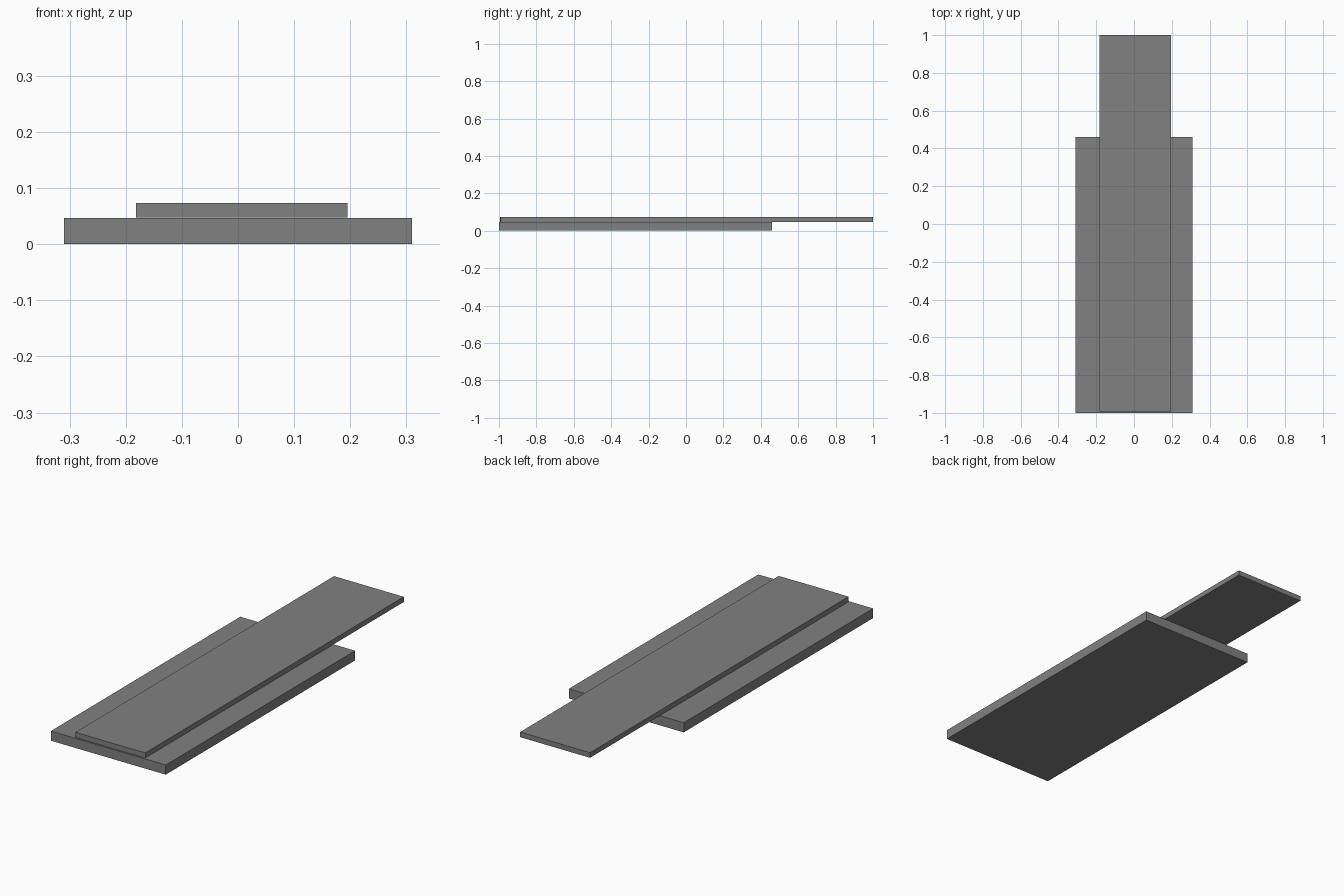
import bpy
import bmesh

cube = bpy.data.objects.get("Cube")
if cube:
    bpy.data.objects.remove(cube, do_unlink=True)

# Single flat grey
GREY = (0.22, 0.22, 0.22, 1.0)
grey = bpy.data.materials.new("plain grey")
grey.use_nodes = True
grey.diffuse_color = GREY
grey.node_tree.nodes["Principled BSDF"].inputs["Base Color"].default_value = GREY


def slab(name, outline, bottom, top):
    """Extrude a flat outline upwards into a solid slab."""
    bm = bmesh.new()
    face = bm.faces.new([bm.verts.new((x, y, bottom)) for x, y in outline])
    grown = bmesh.ops.extrude_face_region(bm, geom=[face])["geom"]
    for v in grown:
        if isinstance(v, bmesh.types.BMVert):
            v.co.z = top
    bmesh.ops.recalc_face_normals(bm, faces=bm.faces)
    mesh = bpy.data.meshes.new(name)
    bm.to_mesh(mesh)
    bm.free()
    mesh.materials.append(grey)
    obj = bpy.data.objects.new(name, mesh)
    bpy.context.collection.objects.link(obj)
    return obj


# Wide base plate
BASE_TOP = 0.047
HALF = 0.31
slab("base_plate", [(-HALF, -1), (HALF, -1), (HALF, 0.46), (-HALF, 0.46)],
     0, BASE_TOP)

# Long upper plank in three equal boards, each end very slightly pointed
LEFT, RIGHT = -0.182, 0.195
MIDDLE = (LEFT + RIGHT) / 2
FRONT, BACK = -0.993, 1.0
POINT = 0.002
length = (BACK - FRONT) / 3
for i, place in enumerate(("front", "middle", "back")):
    y0 = FRONT + i * length
    y1 = y0 + length
    tip = 0 if place == "back" else POINT
    slab(place + "_board",
         [(LEFT, y0), (MIDDLE, y0 - POINT), (RIGHT, y0),
          (RIGHT, y1), (MIDDLE, y1 - tip), (LEFT, y1)],
         BASE_TOP + 0.001, 0.073)
